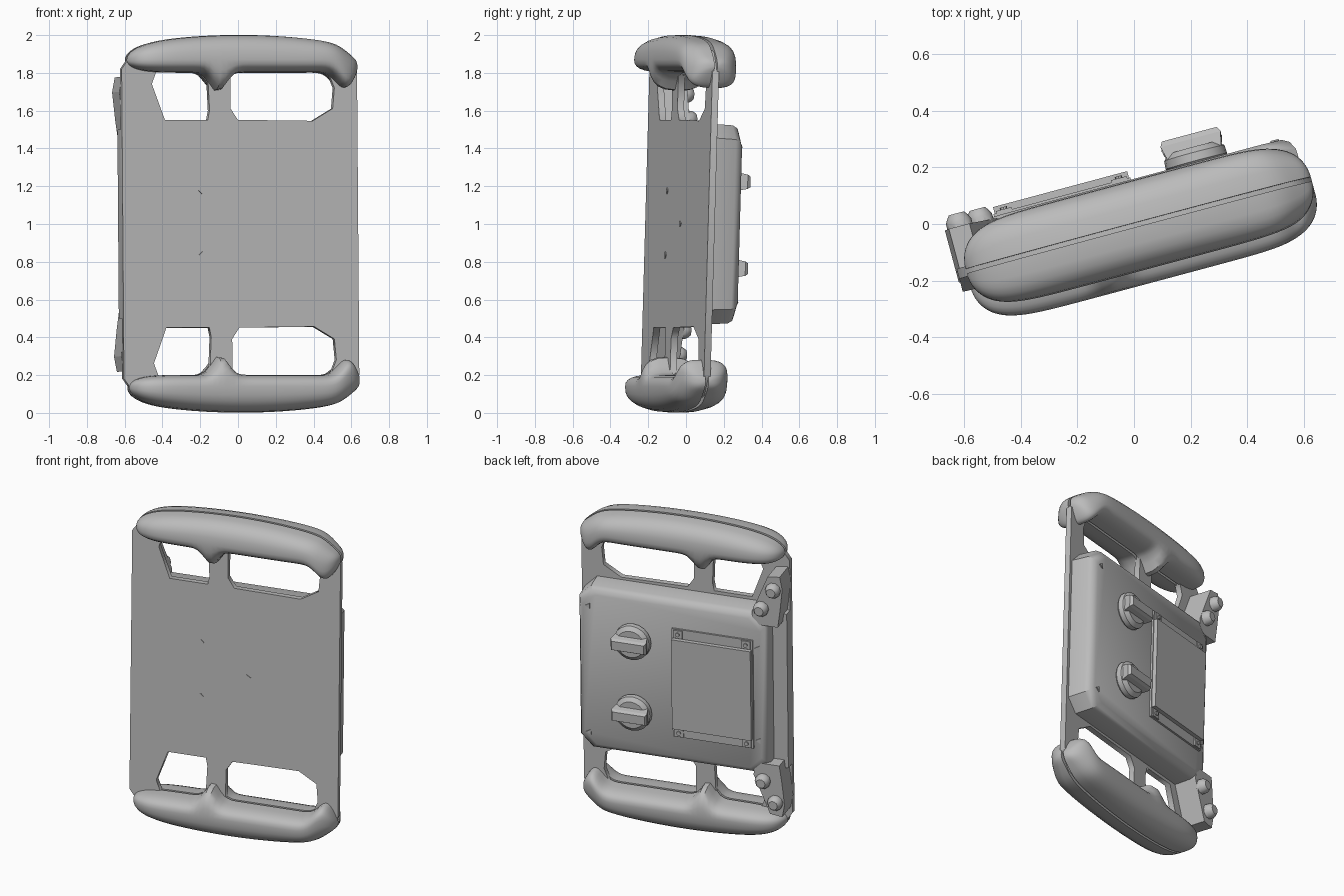
import bpy, bmesh
from math import sin, cos, pi, exp, radians, copysign
from mathutils import Matrix

default = bpy.data.objects.get("Cube")
if default:
    bpy.data.objects.remove(default, do_unlink=True)

# One neutral grey for the whole device
grey = bpy.data.materials.new("neutral_grey")
grey.use_nodes = True
grey.diffuse_color = (0.5, 0.5, 0.5, 1)
grey.node_tree.nodes["Principled BSDF"].inputs["Base Color"].default_value = (0.5, 0.5, 0.5, 1)

# Parts are laid out as (across, depth, height) about the centre, then the device is turned and leaned
POSE = (Matrix.Translation((0, 0, 1)) @ Matrix.Rotation(radians(15), 4, 'Z')
        @ Matrix.Rotation(radians(-1.65), 4, 'X'))


def loft(name, rings, smooth=True):
    """Skin a list of rings and cap both ends."""
    bm = bmesh.new()
    loops = [[bm.verts.new(p) for p in ring] for ring in rings]
    count = len(loops[0])
    for a, b in zip(loops, loops[1:]):
        for i in range(count):
            j = (i + 1) % count
            bm.faces.new((a[i], a[j], b[j], b[i]))
    bm.faces.new(loops[0])
    bm.faces.new(loops[-1])
    bmesh.ops.recalc_face_normals(bm, faces=bm.faces)
    mesh = bpy.data.meshes.new(name)
    bm.to_mesh(mesh)
    bm.free()
    mesh.materials.append(grey)
    ob = bpy.data.objects.new(name, mesh)
    bpy.context.collection.objects.link(ob)
    ob.matrix_world = POSE
    if smooth:
        select(ob)
        bpy.ops.object.shade_smooth_by_angle(angle=radians(35))
    return ob


def select(ob):
    bpy.ops.object.select_all(action='DESELECT')
    ob.select_set(True)
    bpy.context.view_layer.objects.active = ob


def prism(name, outline, back, front):
    return loft(name, [[(u, v, z) for u, z in outline] for v in (back, front)], False)


def block(name, u0, u1, z0, z1, v0, v1):
    return prism(name, [(u0, z0), (u1, z0), (u1, z1), (u0, z1)], v0, v1)


def turned(name, u, z, profile, sides=16):
    """Round part whose axis points out of the plate; profile is (radius, depth)."""
    return loft(name, [[(u + r * cos(2 * pi * i / sides), v, z + r * sin(2 * pi * i / sides))
                        for i in range(sides)] for r, v in profile])


def flip(points):
    return [(u, -z) for u, z in reversed(points)]


# Main plate with four hand openings
def plate(name, loops, v, half):
    curve = bpy.data.curves.new(name, 'CURVE')
    curve.dimensions = '2D'
    curve.fill_mode = 'BOTH'
    curve.extrude = half
    for loop in loops:
        spline = curve.splines.new('POLY')
        spline.points.add(len(loop) - 1)
        for point, (u, z) in zip(spline.points, loop):
            point.co = (u, z, 0, 1)
        spline.use_cyclic_u = True
    curve.materials.append(grey)
    ob = bpy.data.objects.new(name, curve)
    bpy.context.collection.objects.link(ob)
    ob.matrix_world = POSE @ Matrix.Translation((0, v, 0)) @ Matrix.Rotation(pi / 2, 4, 'X')
    select(ob)
    bpy.ops.object.convert(target='MESH')


upper = [(.645, .8), (.57, .91), (.3, .96), (0, .98), (-.3, .96), (-.58, .91), (-.645, .82)]
small_hole = [(-.41, .55), (-.175, .55), (-.165, .6), (-.175, .82), (-.45, .82), (-.48, .74)]
large_hole = [(-.05, .61), (-.01, .55), (.4, .545), (.51, .61), (.52, .72), (.48, .82), (-.05, .82)]
plate("main_plate", [upper + flip(upper), small_hole, large_hole,
                     flip(small_hole), flip(large_hole)], -.033, .018)


# Padded grips, both sides of the plate, top and bottom
def grip_ring(t, side, end):
    s = sin(t * pi / 2)
    u = .015 + .63 * s
    taper = max(1 - abs(s) ** 8, .002) ** .5
    foot = exp(-((u - .58) / .07) ** 2)
    thumb = exp(-((u + .125) / .055) ** 2)
    mid = .865 - .075 * foot
    top = mid + (1 - .14 * u * u - mid) * taper
    low = mid + (.8 - .1 * foot - .1 * thumb - mid) * taper
    ring = []
    for i in range(13):
        a = pi * i / 12
        c = copysign(abs(cos(a)) ** .8, cos(a))
        z = mid + c * ((top - mid) if c > 0 else (mid - low))
        v = -.033 + side * (.008 + .15 * taper * max(sin(a), 0) ** .7)
        ring.append((u, v, z * end))
    return ring


for end, level in ((1, "upper"), (-1, "lower")):
    for side, face in ((-1, "front"), (1, "back")):
        loft(f"{level}_{face}_grip", [grip_ring(i / 32 - 1, side, end) for i in range(65)])


# Control housing with clipped corners and a chamfered back rim
def housing_ring(v, inset):
    l, r, h, c = -.56 + inset, .625 - inset, .53 - inset, .075
    pts = [(l, -h + c), (l + c, -h), (r - c, -h), (r, -h + c)]
    return [(u, v, z) for u, z in pts + flip(pts)]


loft("control_housing", [housing_ring(-.02, 0), housing_ring(.095, .005),
                         housing_ring(.125, .02), housing_ring(.14, .045)])

# Side rail with bolted ears on the right edge
block("side_rail", -.645, -.54, -.5, .5, -.02, .045)
ear = [(-.635, .78), (-.65, .7), (-.635, .56), (-.62, .45), (-.47, .45), (-.46, .53), (-.56, .77)]
for end, level in ((1, "upper"), (-1, "lower")):
    prism(f"{level}_ear", ear if end > 0 else flip(ear), -.02, .13)
    for u, z in ((-.595, .69), (-.52, .56)):
        turned(f"{level}_ear_bolt", u, z * end,
               [(.046, .12), (.046, .15), (.038, .165), (.028, .178)], 10)

# Display panel in a mounting frame
block("display_frame", -.47, .03, -.35, .35, .13, .152)
block("display_screen", -.465, .025, -.29, .29, .15, .178)
for u in (-.43, -.01):
    for z in (-.32, .32):
        block("frame_tab", u - .028, u + .028, z - .025, z + .025, .15, .16)
        turned("frame_screw", u, z, [(.013, .155), (.013, .168)], 8)

# Rotary knobs with a finger ridge
for z in (.23, -.23):
    turned("knob_base", .27, z, [(.095, .13), (.112, .15), (.11, .18), (.085, .2)], 20)
    ridge = [[(.27 + a * w, v, z + b * h) for a, b in ((-1, -1), (1, -1), (1, 1), (-1, 1))]
             for v, w, h in ((.17, .095, .05), (.23, .11, .038), (.248, .1, .028))]
    loft("knob_ridge", ridge, False)

# Small fasteners on the housing corners and the plate front
for u, z in ((.55, .41), (.55, -.41), (-.5, .3), (-.5, -.3)):
    turned("housing_pin", u, z, [(.02, .13), (.02, .146)], 3)
for u, z, sides in ((-.21, .175, 4), (-.21, -.165, 4), (.08, 0, 3)):
    turned("plate_pin", u, z, [(.018, -.04), (.018, -.055)], sides)
